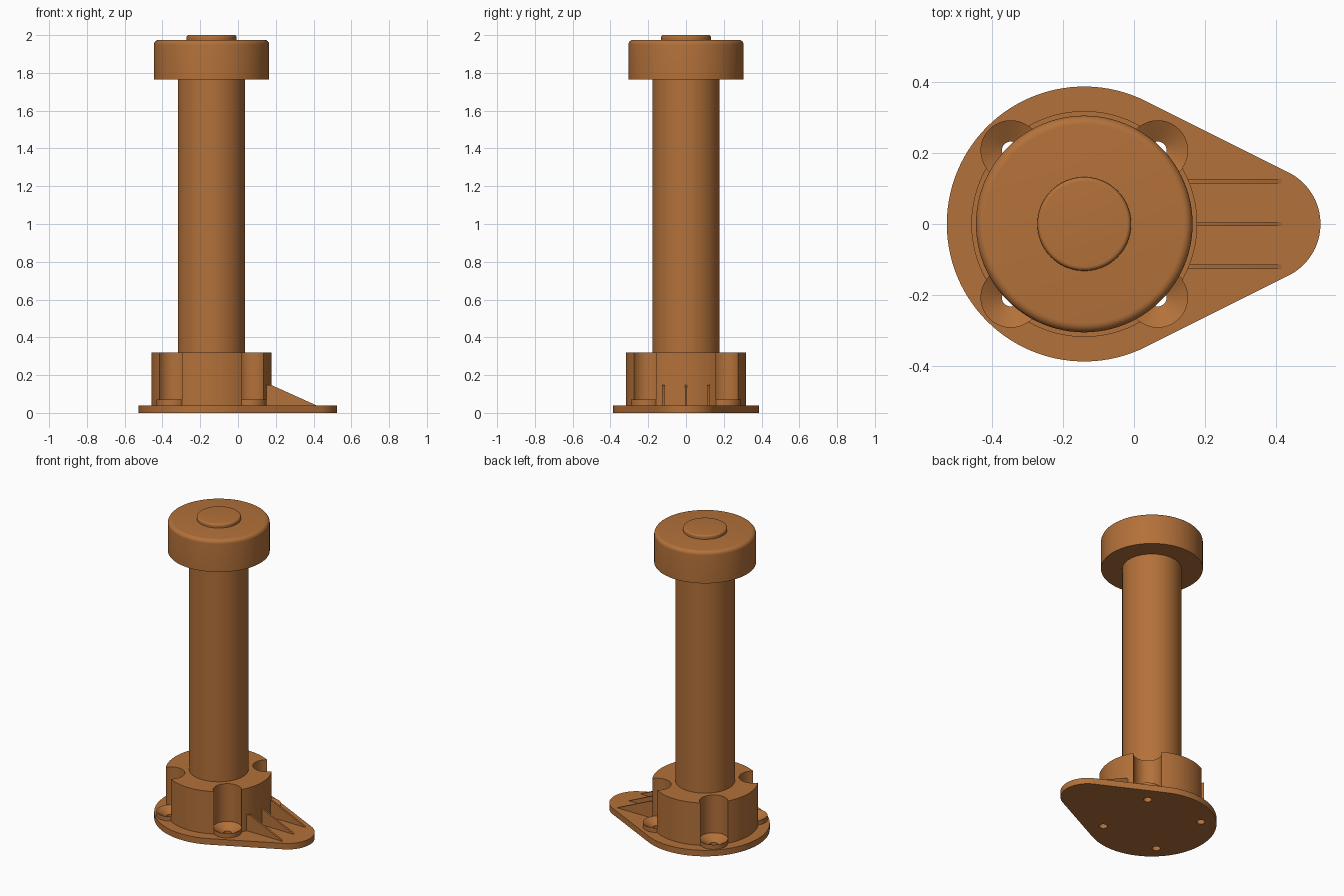
import bpy, bmesh
from math import sin, cos, pi, acos, radians

if "Cube" in bpy.data.objects:
    bpy.data.objects.remove(bpy.data.objects["Cube"], do_unlink=True)

CX = -0.14          # axis of the column
SCREW = 0.207       # screw offset from the axis in x and y
BOSS_R = 0.085

brown = bpy.data.materials.new("copper_brown")
brown.use_nodes = True
color = (0.45, 0.165, 0.042, 1)
brown.diffuse_color = color
brown.node_tree.nodes["Principled BSDF"].inputs["Base Color"].default_value = color


def finish(bm, name):
    bmesh.ops.remove_doubles(bm, verts=bm.verts, dist=1e-5)
    bmesh.ops.recalc_face_normals(bm, faces=bm.faces)
    mesh = bpy.data.meshes.new(name)
    bm.to_mesh(mesh)
    bm.free()
    mesh.materials.append(brown)
    obj = bpy.data.objects.new(name, mesh)
    bpy.context.collection.objects.link(obj)
    return obj


def lathe(name, profile, x=CX, y=0, steps=96):
    """Spin a (radius, z) profile around a vertical axis."""
    bm = bmesh.new()
    verts = [bm.verts.new((x + r, y, z)) for r, z in profile]
    edges = [bm.edges.new(pair) for pair in zip(verts, verts[1:])]
    bmesh.ops.spin(bm, geom=verts + edges, cent=(x, y, 0), axis=(0, 0, 1),
                   angle=2 * pi, steps=steps, use_duplicate=False)
    return finish(bm, name)


def prism(name, points, shift):
    """Extrude a flat outline along a vector."""
    bm = bmesh.new()
    face = bm.faces.new([bm.verts.new(p) for p in points])
    out = bmesh.ops.extrude_face_region(bm, geom=[face], use_keep_orig=True)
    moved = [v for v in out["geom"] if isinstance(v, bmesh.types.BMVert)]
    bmesh.ops.translate(bm, verts=moved, vec=shift)
    return finish(bm, name)


def disc(name, r, low, high, fillet=0):
    """Solid cylinder with an optional rounded top rim."""
    rim = [(r, high)]
    if fillet:
        rim = [(r - fillet + fillet * cos(a), high - fillet + fillet * sin(a))
               for a in (i * pi / 12 for i in range(7))]
    return lathe(name, [(0, low), (r, low)] + rim + [(0, high)])


def cut(target, cutter):
    cutter.hide_render = True
    mod = target.modifiers.new("cut", "BOOLEAN")
    mod.operation = "DIFFERENCE"
    mod.solver = "EXACT"
    mod.object = cutter
    bpy.context.view_layer.objects.active = target
    bpy.ops.object.modifier_apply(modifier=mod.name)
    bpy.data.objects.remove(cutter, do_unlink=True)


# Teardrop base plate: two circles joined by tangents
BIG, TIP, TIP_X = 0.387, 0.162, 0.363
tangent = acos((BIG - TIP) / (TIP_X - CX))


def arc(x, r, start, end, n):
    return [(x + r * cos(a), r * sin(a), 0)
            for a in (start + (end - start) * i / n for i in range(n + 1))]


outline = arc(CX, BIG, tangent, 2 * pi - tangent, 72) + arc(TIP_X, TIP, -tangent, tangent, 32)
plate = prism("base_plate", outline, (0, 0, 0.04))

# Stepped body
collar = disc("collar", 0.318, 0.04, 0.32)
parts = [plate, collar,
         disc("column", 0.178, 0.32, 1.765),
         disc("cap", 0.305, 1.765, 1.975, 0.025),
         disc("cap_button", 0.132, 1.975, 2.0, 0.012)]

# Four screw pockets with countersunk bosses
for sx, x_name in ((-1, "right"), (1, "left")):
    for sy, y_name in ((-1, "front"), (1, "back")):
        x, y = CX + sx * SCREW, sy * SCREW
        cut(collar, lathe("pocket_cutter", [(0, 0), (BOSS_R, 0), (BOSS_R, 0.5), (0, 0.5)],
                          x, y, 48))
        cut(plate, lathe("hole_cutter", [(0, -0.02), (0.025, -0.02), (0.025, 0.035),
                                         (0.034, 0.04), (0.034, 0.06), (0, 0.06)], x, y, 32))
        parts.append(lathe(f"screw_boss_{y_name}_{x_name}",
                           [(0.034, 0.04), (BOSS_R, 0.04), (BOSS_R, 0.07), (0.034, 0.04)],
                           x, y, 48))

# Three sloping ribs on the long side of the plate
for name, y in (("front", -0.12), ("middle", 0), ("back", 0.12)):
    side = [(0.13, 0.04), (0.415, 0.04), (0.175, 0.148), (0.13, 0.148)]
    parts.append(prism(f"rib_{name}", [(x, y - 0.006, z) for x, z in side], (0, 0.012, 0)))

# Smooth curved walls, keep edges sharp
bpy.ops.object.select_all(action="DESELECT")
for part in parts:
    part.select_set(True)
bpy.context.view_layer.objects.active = parts[0]
bpy.ops.object.shade_smooth_by_angle(angle=radians(25))
